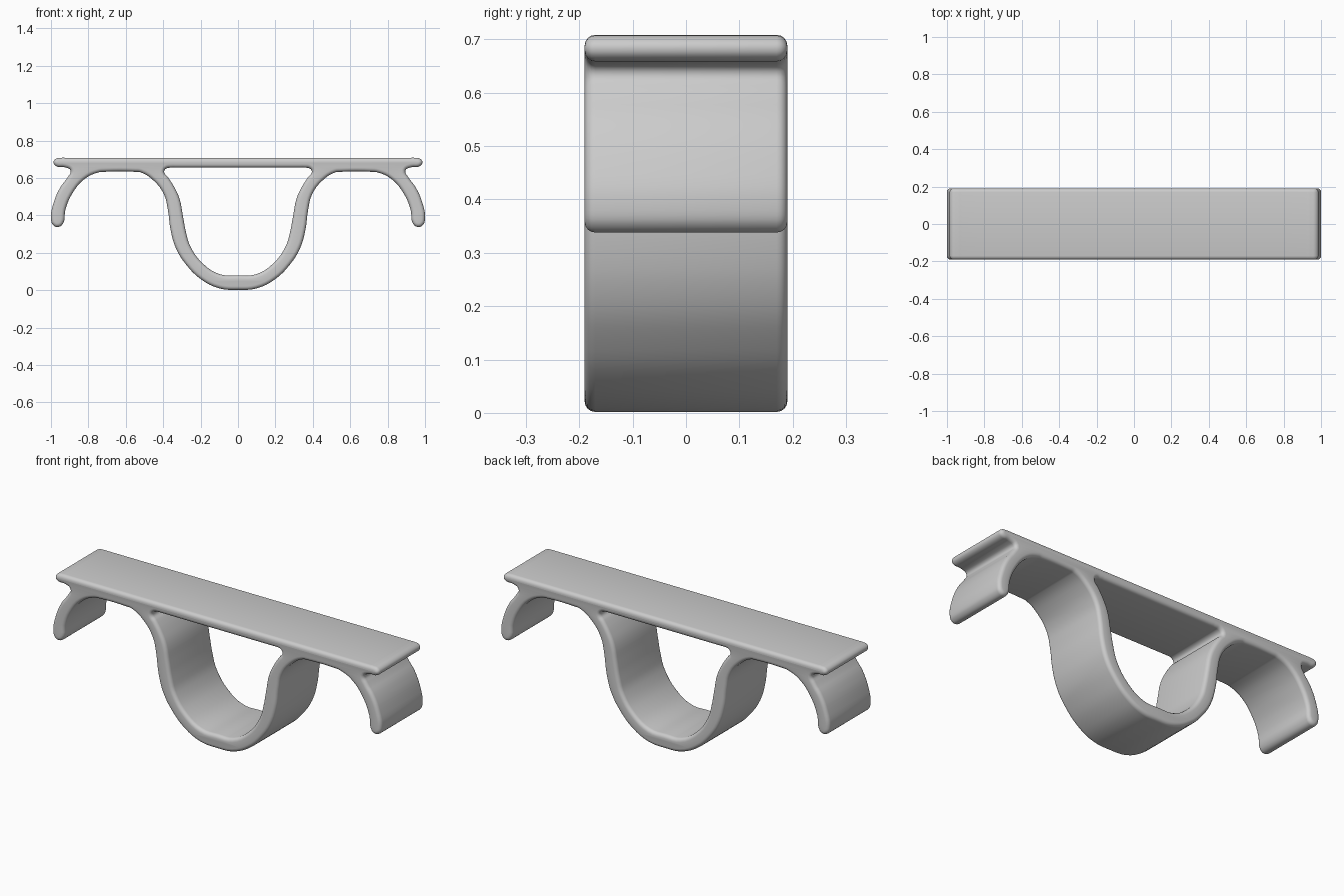
import bpy
import bmesh
import math

cube = bpy.data.objects.get("Cube")
if cube:
    bpy.data.objects.remove(cube, do_unlink=True)

HALF_DEPTH = 0.19
ROUND = 0.02

# Right half of the outer outline: flat top, lip, hooked arm, wing underside, loop
outer_half = [
    (0, .708), (.92, .708), (.945, .708), (.975, .702), (.986, .683), (.972, .663),
    (.925, .657), (.895, .64), (.91, .605), (.95, .55), (.985, .47), (1, .38),
    (.988, .348), (.962, .338), (.936, .355), (.923, .43), (.89, .51), (.82, .595),
    (.745, .63), (.715, .633), (.55, .633), (.52, .63), (.45, .585), (.395, .51),
    (.375, .43), (.36, .32), (.33, .22), (.28, .14), (.2, .06), (.1, .01), (0, .002),
]
# Right half of the opening between the plate and the loop
opening_half = [
    (0, .655), (.33, .655), (.355, .655), (.385, .65), (.395, .632), (.375, .605),
    (.34, .55), (.312, .487), (.295, .4), (.278, .31), (.255, .235), (.185, .14),
    (.095, .085), (0, .08),
]


def add_outline(curve, half):
    """Mirror a half outline and add it as a closed smooth spline."""
    points = half + [(-x, z) for x, z in reversed(half[1:-1])]
    spline = curve.splines.new('BEZIER')
    spline.bezier_points.add(len(points) - 1)
    for bp, (x, z) in zip(spline.bezier_points, points):
        bp.co = (x, z, 0)
        bp.handle_left_type = bp.handle_right_type = 'AUTO'
    spline.use_cyclic_u = True
    spline.resolution_u = 4


# Bracket profile, extruded front to back with rounded edges
curve = bpy.data.curves.new("bracket_profile", 'CURVE')
curve.dimensions = '2D'
curve.fill_mode = 'BOTH'
curve.resolution_u = 4
curve.extrude = HALF_DEPTH - ROUND
curve.bevel_depth = ROUND
curve.bevel_resolution = 3
curve.offset = -ROUND
add_outline(curve, outer_half)
add_outline(curve, opening_half)

bracket = bpy.data.objects.new("looped_bracket", curve)
bpy.context.scene.collection.objects.link(bracket)
bracket.rotation_euler = (math.radians(90), 0, 0)

# Turn into a mesh and weld the caps to the sides
for other in bpy.context.selected_objects:
    other.select_set(False)
bpy.context.view_layer.objects.active = bracket
bracket.select_set(True)
bpy.ops.object.convert(target='MESH')
bracket = bpy.context.object
bm = bmesh.new()
bm.from_mesh(bracket.data)
bmesh.ops.remove_doubles(bm, verts=bm.verts, dist=0.0005)
bmesh.ops.recalc_face_normals(bm, faces=bm.faces)
bm.to_mesh(bracket.data)
bm.free()
bpy.ops.object.shade_smooth_by_angle(angle=math.radians(35))

# Plain grey material
grey = bpy.data.materials.new("light_grey")
grey.use_nodes = True
colour = (0.6, 0.6, 0.6, 1)
grey.diffuse_color = colour
grey.node_tree.nodes["Principled BSDF"].inputs["Base Color"].default_value = colour
bracket.data.materials.clear()
bracket.data.materials.append(grey)
